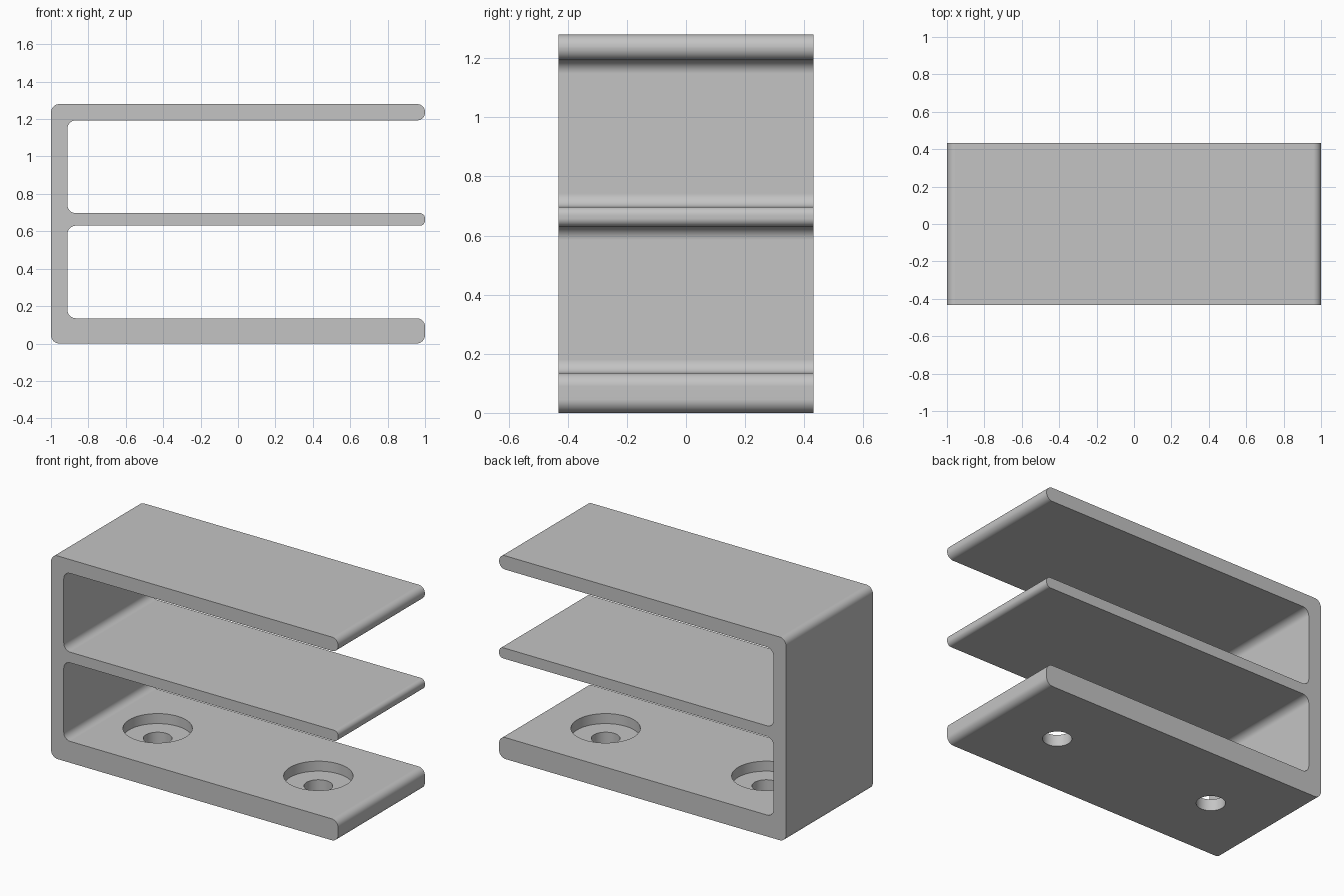
import bpy, bmesh, math
from mathutils import Vector

if "Cube" in bpy.data.objects:
    bpy.data.objects.remove(bpy.data.objects["Cube"], do_unlink=True)

HALF_DEPTH = 0.432
WALL_X = -0.912      # inner face of the upright wall
R = 0.045            # common fillet radius

grey = bpy.data.materials.new("plain grey")
grey.use_nodes = True
colour = (0.55, 0.55, 0.55, 1)
grey.diffuse_color = colour
grey.node_tree.nodes["Principled BSDF"].inputs["Base Color"].default_value = colour


def fillet(corners, steps=8):
    """Round each (x, z, radius) corner of a closed right-angled outline."""
    points = []
    for i, (x, z, r) in enumerate(corners):
        p = Vector((x, z))
        to_prev = (Vector(corners[i - 1][:2]) - p).normalized()
        to_next = (Vector(corners[(i + 1) % len(corners)][:2]) - p).normalized()
        centre = p + (to_prev + to_next) * r
        for s in range(steps + 1):
            a = math.pi / 2 * s / steps
            points.append(centre - r * (to_next * math.cos(a) + to_prev * math.sin(a)))
    return points


def extrude_outline(name, points):
    """Extrude an x-z outline along y."""
    bm = bmesh.new()
    face = bm.faces.new([bm.verts.new((p.x, -HALF_DEPTH, p.y)) for p in points])
    new = bmesh.ops.extrude_face_region(bm, geom=[face])["geom"]
    bmesh.ops.translate(bm, vec=(0, 2 * HALF_DEPTH, 0),
                        verts=[v for v in new if isinstance(v, bmesh.types.BMVert)])
    bmesh.ops.recalc_face_normals(bm, faces=bm.faces)
    mesh = bpy.data.meshes.new(name)
    bm.to_mesh(mesh)
    bm.free()
    obj = bpy.data.objects.new(name, mesh)
    bpy.context.collection.objects.link(obj)
    mesh.materials.append(grey)
    return obj


def cut_cylinder(target, x, radius, z0, z1):
    """Subtract an upright cylinder."""
    bpy.ops.mesh.primitive_cylinder_add(vertices=64, radius=radius, depth=z1 - z0,
                                        location=(x, 0, (z0 + z1) / 2))
    cutter = bpy.context.object
    cutter.name = "hole_cutter"
    cutter.hide_render = True
    cutter.data.materials.append(grey)
    bpy.context.view_layer.objects.active = target
    mod = target.modifiers.new("hole", "BOOLEAN")
    mod.operation = "DIFFERENCE"
    mod.solver = "EXACT"
    mod.object = cutter
    bpy.ops.object.modifier_apply(modifier=mod.name)
    bpy.data.objects.remove(cutter, do_unlink=True)


# E-shaped section: upright wall with three shelves
outline = [
    (-1, 0, R), (1, 0, R), (1, 0.135, R), (WALL_X, 0.135, R),
    (WALL_X, 0.63, R), (1, 0.63, 0.028), (1, 0.697, 0.028), (WALL_X, 0.697, R),
    (WALL_X, 1.193, R), (1, 1.193, 0.042), (1, 1.28, 0.042), (-1, 1.28, R),
]
bracket = extrude_outline("three_shelf_bracket", fillet(outline))

# Counterbored screw holes in the base shelf
for x in (-0.56, 0.56):
    cut_cylinder(bracket, x, 0.198, 0.072, 0.3)
    cut_cylinder(bracket, x, 0.082, -0.1, 0.2)

# Smooth fillets and bores, flat planes
bpy.ops.object.select_all(action="DESELECT")
bracket.select_set(True)
bpy.context.view_layer.objects.active = bracket
bpy.ops.object.shade_smooth_by_angle(angle=math.radians(30))
weighted = bracket.modifiers.new("flat planes", "WEIGHTED_NORMAL")
weighted.keep_sharp = True
